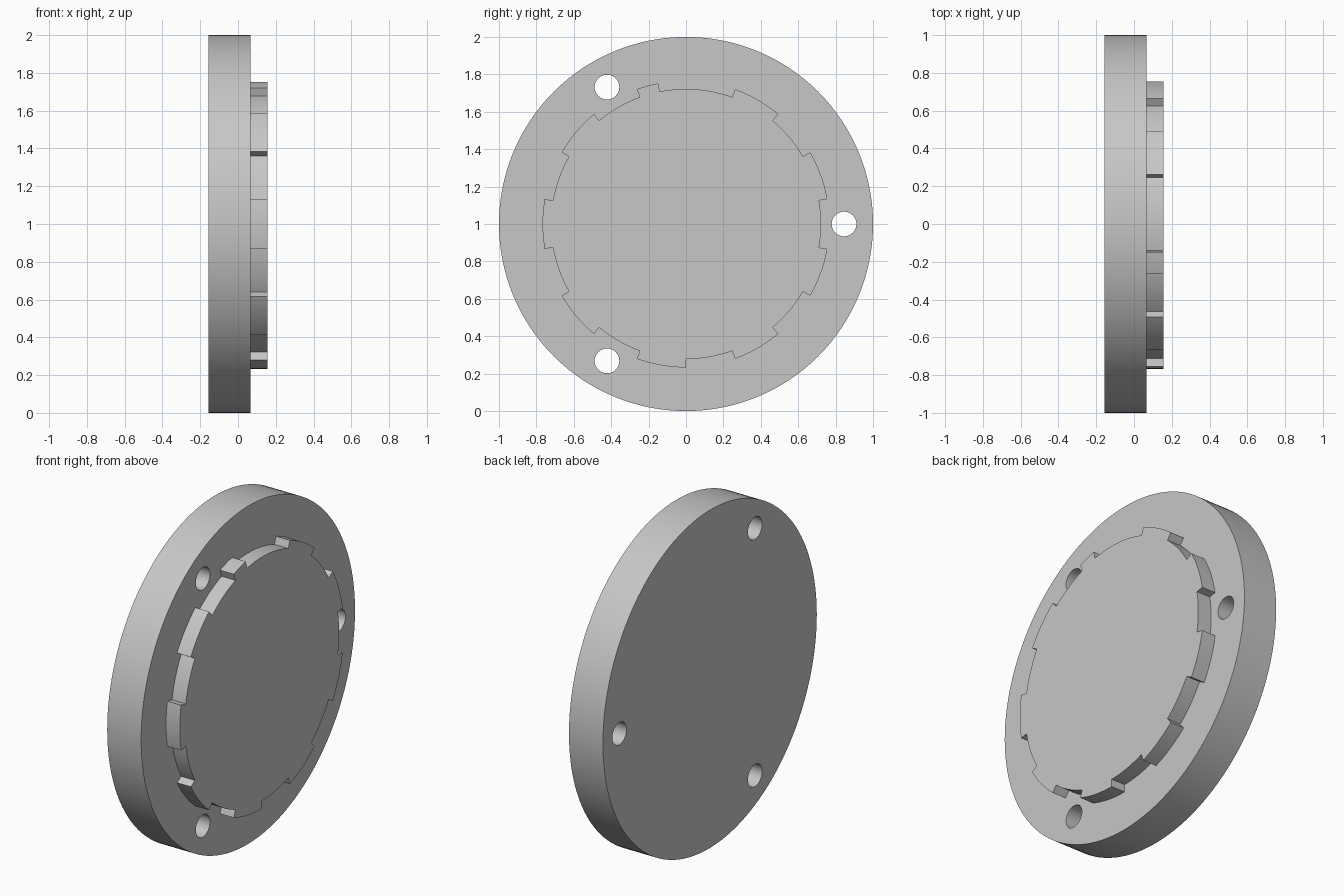
import bpy, bmesh
from math import cos, sin, radians

if "Cube" in bpy.data.objects:
    bpy.data.objects.remove(bpy.data.objects["Cube"], do_unlink=True)

BACK, FACE, TIP = -0.156, 0.066, 0.156   # plate back, plate face, boss face
ROOT_R, TOOTH_R = 0.722, 0.767

grey = bpy.data.materials.new("plain grey")
grey.use_nodes = True
grey.diffuse_color = (0.57, 0.57, 0.57, 1)
grey.node_tree.nodes["Principled BSDF"].inputs["Base Color"].default_value = (0.57, 0.57, 0.57, 1)


def arc(r, start, end, steps, cy=0.0, cz=1.0):
    """Points on an arc in the y-z plane, both ends included."""
    angles = [radians(start + (end - start) * i / steps) for i in range(steps + 1)]
    return [(cy + r * cos(a), cz + r * sin(a)) for a in angles]


def extrude_x(name, outline, x0, x1):
    """Solid made by sweeping a y-z outline along x."""
    bm = bmesh.new()
    base = bm.faces.new([bm.verts.new((x0, y, z)) for y, z in outline])
    top = bmesh.ops.extrude_face_region(bm, geom=[base], use_keep_orig=True)["geom"]
    bmesh.ops.translate(bm, vec=(x1 - x0, 0, 0),
                        verts=[v for v in top if isinstance(v, bmesh.types.BMVert)])
    bmesh.ops.recalc_face_normals(bm, faces=bm.faces)
    mesh = bpy.data.meshes.new(name)
    bm.to_mesh(mesh)
    bm.free()
    mesh.materials.append(grey)
    obj = bpy.data.objects.new(name, mesh)
    bpy.context.collection.objects.link(obj)
    return obj


def select_only(obj):
    bpy.ops.object.select_all(action="DESELECT")
    obj.select_set(True)
    bpy.context.view_layer.objects.active = obj


# Round base plate
plate = extrude_x("base_plate", arc(1, 0, 360, 128)[:-1], BACK, FACE)

# Three bolt holes through the plate
for angle in (0, 120, 240):
    a = radians(angle)
    circle = arc(0.066, 0, 360, 48, 0.845 * cos(a), 1 + 0.845 * sin(a))[:-1]
    cutter = extrude_x("hole_cutter", circle, BACK - 0.1, FACE + 0.1)
    cutter.hide_render = True
    cut = plate.modifiers.new("bolt_hole", "BOOLEAN")
    cut.operation = "DIFFERENCE"
    cut.solver = "EXACT"
    cut.object = cutter
    select_only(plate)
    bpy.ops.object.modifier_apply(modifier=cut.name)
    bpy.data.objects.remove(cutter, do_unlink=True)

# Raised boss: nine teeth, each followed by a gap; the top tooth is cut short
outline = []
for i in range(9):
    start = 10 + 40 * i
    first = 101.2 if start == 90 else start
    if first > start:
        outline += arc(ROOT_R, start + 1, first, 8)
    outline += arc(TOOTH_R, first, start + 20, 12)
    outline += arc(ROOT_R, start + 20, start + 40, 12)
boss = extrude_x("toothed_boss", outline, FACE - 0.005, TIP)

for part in (plate, boss):
    select_only(part)
    bpy.ops.object.shade_smooth_by_angle(angle=radians(30))
